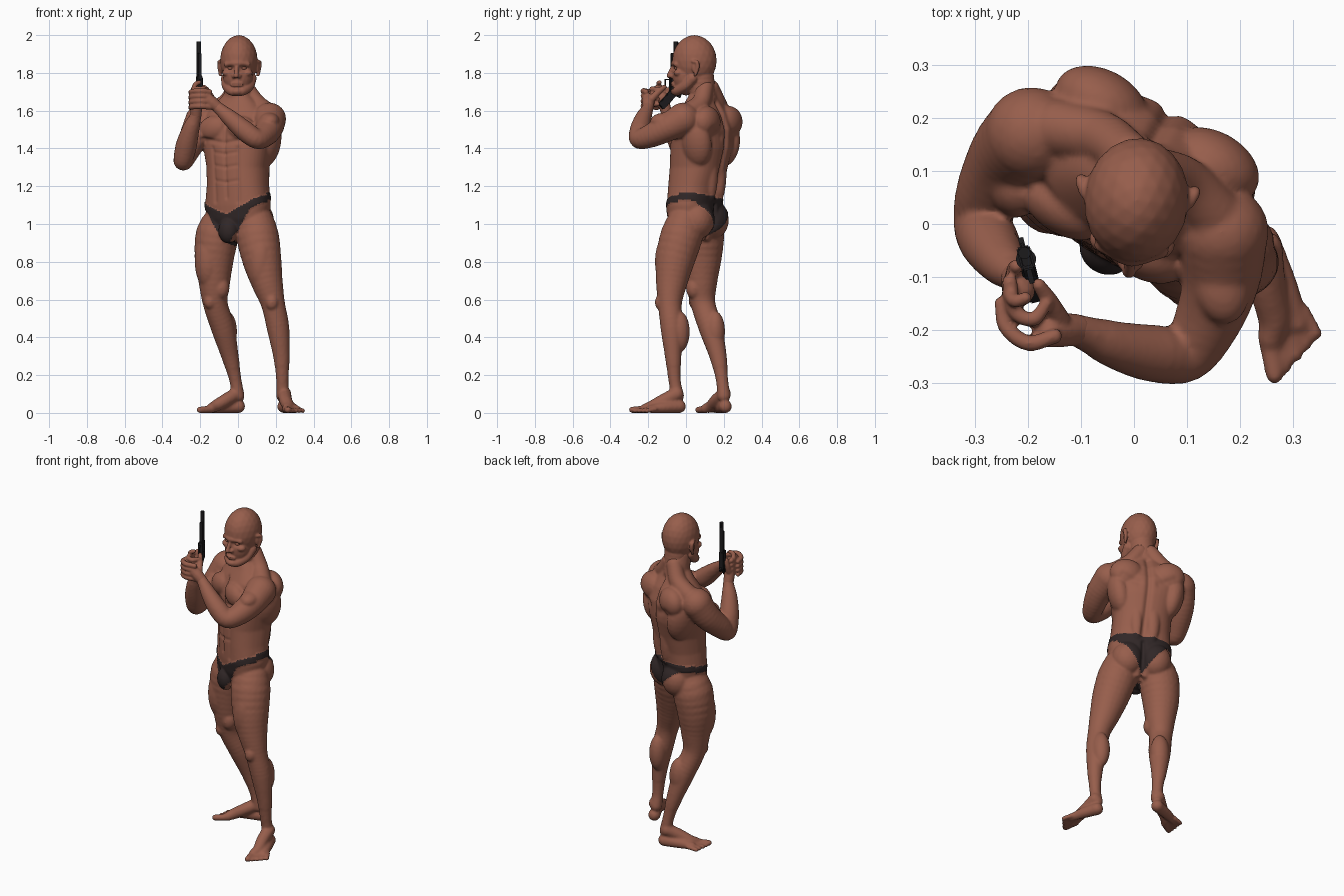
import bpy, bmesh, math
from mathutils import Vector, Matrix


def material(name, rgb):
    m = bpy.data.materials.new(name)
    m.diffuse_color = (*rgb, 1)
    return m


SKIN = material("brown skin", (0.31, 0.112, 0.072))
CLOTH = material("dark cloth", (0.03, 0.02, 0.02))
METAL = material("black metal", (0.012, 0.011, 0.012))

# Torso frame: u to the figure's left, v forward, turned towards -x
YAW = math.radians(-29)
CU, SU = math.cos(YAW), math.sin(YAW)


def mid_y(z):
    return 0.045 + 0.045 * min(1, max(0, (z - 1.15) / 0.3))


def P(u, v, z):
    return Vector((u * CU + v * SU, mid_y(z) + u * SU - v * CU, z))


def local(co):
    x, y = co[0], co[1] - mid_y(co[2])
    return x * CU + y * SU, x * SU - y * CU


# ---- clay helpers: a lump is a pair (verts, faces) ------------------------
def unit_sphere(level):
    b = bmesh.new()
    bmesh.ops.create_icosphere(b, subdivisions=level, radius=1)
    b.verts.index_update()
    out = [v.co.copy() for v in b.verts], [[v.index for v in f.verts] for f in b.faces]
    b.free()
    return out


COARSE, FINE = unit_sphere(2), unit_sphere(3)


def ball(clay, c, r, yaw=0.0, roll=0.0):
    r = (r, r, r) if isinstance(r, (int, float)) else r
    mat = (Matrix.Translation(c) @ Matrix.Rotation(yaw, 4, 'Z') @ Matrix.Rotation(roll, 4, 'Y')
           @ Matrix.Diagonal((*r, 1)))
    verts, faces = FINE if max(r) > 0.04 else COARSE
    base = len(clay[0])
    clay[0].extend([mat @ v for v in verts])
    clay[1].extend([[i + base for i in f] for f in faces])


def limb(clay, pts):
    """Smooth chain of balls through (x, y, z, radius) points."""
    pts = [Vector(p) for p in pts]
    ext = [2 * pts[0] - pts[1]] + pts + [2 * pts[-1] - pts[-2]]
    for i in range(1, len(ext) - 2):
        a, b, c, d = ext[i - 1:i + 3]
        n = max(2, math.ceil((c - b).xyz.length / (0.4 * min(b.w, c.w))))
        for k in range(n + (i == len(ext) - 3)):
            t = k / n
            q = 0.5 * (2 * b + (c - a) * t + (2 * a - 5 * b + 4 * c - d) * t * t
                       + (3 * b - a - 3 * c + d) * t ** 3)
            ball(clay, q.xyz, q.w)


def loft(clay, rings, n=40, power=0.85):
    base = len(clay[0])
    for z, a, b in rings:
        for k in range(n):
            t = 2 * math.pi * k / n
            c, s = math.cos(t), math.sin(t)
            # v points forward, so run backwards to keep normals outward
            clay[0].append(P(a * math.copysign(abs(c) ** power, c),
                             -b * math.copysign(abs(s) ** power, s), z))
    for j in range(len(rings) - 1):
        for k in range(n):
            p, q = base + j * n + k, base + j * n + (k + 1) % n
            clay[1].append([p, q, q + n, p + n])
    clay[1].append([base + k for k in reversed(range(n))])
    clay[1].append([base + (len(rings) - 1) * n + k for k in range(n)])


def fuse(name, clay, voxel, smooth):
    """Melt the overlapping lumps into one smooth skin."""
    me = bpy.data.meshes.new(name)
    me.from_pydata(clay[0], [], clay[1])
    ob = bpy.data.objects.new(name, me)
    bpy.context.collection.objects.link(ob)
    rm = ob.modifiers.new("fuse", 'REMESH')
    rm.mode, rm.voxel_size = 'VOXEL', voxel
    sm = ob.modifiers.new("smooth", 'SMOOTH')
    sm.factor, sm.iterations = 0.5, smooth
    dg = bpy.context.evaluated_depsgraph_get()
    new = bpy.data.meshes.new_from_object(ob.evaluated_get(dg))
    ob.modifiers.clear()
    ob.data = new
    new.materials.clear()
    new.materials.append(SKIN)
    new.polygons.foreach_set("use_smooth", [True] * len(new.polygons))
    return ob


def sculpt(ob, rule):
    """Move every vertex by rule(position, normal)."""
    me = ob.data
    flat, nor = [0.0] * (3 * len(me.vertices)), [0.0] * (3 * len(me.vertices))
    me.vertices.foreach_get("co", flat)
    me.vertices.foreach_get("normal", nor)
    for i in range(0, len(flat), 3):
        flat[i:i + 3] = rule(flat[i:i + 3], nor[i:i + 3])
    me.vertices.foreach_set("co", flat)
    me.update()


def seg_dist(px, py, a, b):
    dx, dy = b[0] - a[0], b[1] - a[1]
    t = min(1, max(0, ((px - a[0]) * dx + (py - a[1]) * dy) / (dx * dx + dy * dy + 1e-9)))
    return math.hypot(px - a[0] - t * dx, py - a[1] - t * dy)


# ---- torso --------------------------------------------------------------
bm = ([], [])
loft(bm, [(0.91, 0.09, 0.07), (0.96, 0.14, 0.1), (1.03, 0.172, 0.12), (1.1, 0.18, 0.125),
          (1.2, 0.168, 0.13), (1.3, 0.166, 0.14), (1.4, 0.185, 0.148), (1.5, 0.2, 0.145),
          (1.58, 0.18, 0.12), (1.64, 0.12, 0.085), (1.69, 0.07, 0.065)])
for s in (-1, 1):
    ball(bm, P(s * 0.085, 0.115, 1.505), (0.088, 0.052, 0.068), YAW, s * 0.25)    # pectoral
    ball(bm, P(s * 0.155, -0.05, 1.43), (0.062, 0.085, 0.13), YAW, s * 0.2)       # lat
    ball(bm, P(s * 0.12, -0.09, 1.54), (0.095, 0.065, 0.085), YAW)                # shoulder blade
    ball(bm, P(s * 0.045, -0.1, 1.28), (0.045, 0.04, 0.17), YAW)                  # lower back
    ball(bm, P(s * 0.08, -0.065, 1.02), (0.09, 0.085, 0.1), YAW)                  # buttock
    limb(bm, [(*P(s * 0.03, -0.03, 1.72), 0.045), (*P(s * 0.09, -0.035, 1.64), 0.05),
              (*P(s * 0.17, -0.01, 1.59), 0.055)])                                # trapezius
ball(bm, P(0, 0.105, 0.965), (0.05, 0.045, 0.065), YAW)
limb(bm, [(0, 0.1, 1.6, 0.08), (0, 0.085, 1.7, 0.074), (0, 0.07, 1.76, 0.07)])    # neck

# arms
limb(bm, [(0.167, -0.015, 1.555, 0.088), (0.165, -0.1, 1.51, 0.075), (0.14, -0.18, 1.47, 0.064),
          (0.1, -0.245, 1.45, 0.053), (0.04, -0.245, 1.49, 0.055), (-0.03, -0.23, 1.55, 0.046),
          (-0.11, -0.2, 1.62, 0.031), (-0.14, -0.195, 1.645, 0.03)])
ball(bm, (0.165, -0.11, 1.545), (0.055, 0.08, 0.045), 0.15)
limb(bm, [(-0.194, 0.171, 1.545, 0.088), (-0.235, 0.13, 1.46, 0.077), (-0.272, 0.06, 1.38, 0.065),
          (-0.29, 0.005, 1.335, 0.052), (-0.275, -0.03, 1.41, 0.057), (-0.25, -0.07, 1.5, 0.046),
          (-0.222, -0.1, 1.58, 0.031), (-0.215, -0.12, 1.64, 0.03)])
ball(bm, (-0.225, 0.07, 1.45), (0.05, 0.06, 0.07), 0.4)

# legs
limb(bm, [(0.095, -0.005, 1.0, 0.1), (0.105, -0.025, 0.93, 0.113), (0.125, -0.055, 0.82, 0.105),
          (0.152, -0.075, 0.7, 0.085), (0.185, -0.085, 0.58, 0.064), (0.212, -0.075, 0.45, 0.06),
          (0.23, -0.068, 0.3, 0.044), (0.235, -0.06, 0.17, 0.034), (0.237, -0.045, 0.09, 0.036)])
for c, r in (((0.12, -0.085, 0.8), (0.075, 0.08, 0.16)), ((0.13, -0.085, 0.665), (0.045, 0.05, 0.06)),
             ((0.18, -0.135, 0.585), (0.034, 0.03, 0.042)), ((0.215, -0.035, 0.43), (0.05, 0.055, 0.11)),
             ((-0.155, 0.06, 0.81), (0.075, 0.08, 0.16)), ((-0.09, 0.045, 0.66), (0.045, 0.045, 0.06)),
             ((-0.147, 0.048, 0.59), (0.034, 0.034, 0.042)), ((-0.06, 0.155, 0.43), (0.055, 0.052, 0.11))):
    ball(bm, c, r)                                       # thigh, knee and calf muscles
limb(bm, [(-0.09, 0.09, 1.0, 0.1), (-0.11, 0.088, 0.94, 0.115), (-0.125, 0.085, 0.83, 0.106),
          (-0.125, 0.082, 0.7, 0.085), (-0.12, 0.09, 0.58, 0.066), (-0.08, 0.13, 0.45, 0.063),
          (-0.042, 0.17, 0.3, 0.046), (-0.015, 0.19, 0.18, 0.034), (0, 0.2, 0.09, 0.036)])


def foot(heel, angle, side):
    f = Vector((math.cos(angle), math.sin(angle)))
    m = Vector((-f.y, f.x)) * side                       # towards the big toe

    def at(a, s, z, r):
        q = Vector(heel) + f * a + m * s
        return (q.x, q.y, z, r)
    limb(bm, [at(0.036, 0, 0.034, 0.036), at(0.13, -0.02, 0.028, 0.03), at(0.2, -0.032, 0.02, 0.021)])
    limb(bm, [at(0.05, 0, 0.1, 0.038), at(0.12, 0.008, 0.066, 0.036), at(0.18, 0.008, 0.036, 0.032),
              at(0.215, 0.022, 0.024, 0.026)])
    limb(bm, [at(0.21, 0.026, 0.02, 0.021), at(0.285, 0.03, 0.016, 0.018)])
    for i in range(1, 5):
        limb(bm, [at(0.21 - 0.008 * i, 0.024 - 0.018 * i, 0.02, 0.014),
                  at(0.29 - 0.016 * i, 0.028 - 0.023 * i, 0.011, 0.0125)])


foot((0.235, 0.0), math.atan2(-0.977, 0.21), -1)
foot((0.035, 0.225), math.atan2(-0.47, -0.88), 1)
body = fuse("body", bm, 0.0075, 4)

# muscle grooves: side (+1 front, -1 back), start (u, z), end (u, z), radius, depth
grooves = [(-1, (0, 1.64), (0, 1.15), 0.016, 0.014), (-1, (0, 1.1), (0, 0.9), 0.012, 0.016),
           (1, (0, 1.58), (0, 1.43), 0.012, 0.01), (1, (0, 1.43), (0, 1.14), 0.009, 0.006)]
for s in (-1, 1):
    grooves += [(1, (s * 0.02, 1.432), (s * 0.13, 1.45), 0.011, 0.007),
                (1, (s * 0.075, 1.4), (s * 0.07, 1.12), 0.012, 0.006),
                (-1, (s * 0.06, 1.46), (s * 0.15, 1.5), 0.02, 0.006)]
    grooves += [(1, (0, z), (s * 0.065, z + 0.01), 0.008, 0.004) for z in (1.37, 1.3, 1.22)]


def is_brief(co):
    if not 0.84 < co[2] < 1.22:
        return False
    u, v = local(co)
    z, w = co[2] - 0.1 * u, abs(u)
    if v > 0:
        top, low = 1.055 + 0.085 * min(1, w / 0.18) ** 1.2, 0.87 + 0.235 * w / 0.15
    else:
        top, low = 1.14 + 0.01 * w / 0.18, 0.93 + 0.17 * w / 0.14
    return w < 0.22 and min(low, top - 0.04) < z < top


def body_rule(co, n):
    if co[2] < 0.02:
        return co[0], co[1], max(0, co[2])               # flat soles
    if 0.87 < co[2] < 1.68:
        u, w = local(co)
        if abs(w) < 0.21 and abs(u) < 0.2:
            d = (0.004 if is_brief(co) else 0) - sum(
                g[4] * math.exp(-(seg_dist(u, co[2], g[1], g[2]) / g[3]) ** 2)
                for g in grooves if g[0] * w > 0.03)
            return [a + b * d for a, b in zip(co, n)]
    return co


sculpt(body, body_rule)

# swim briefs are a coloured region of the skin
body.data.materials.append(CLOTH)
body.data.polygons.foreach_set("material_index", [int(is_brief(p.center)) for p in body.data.polygons])

# ---- head (built facing -y, then turned a little) -------------------------
bm = ([], [])
ball(bm, (0, 0.045, 1.865), (0.099, 0.118, 0.135))
ball(bm, (0, 0.0, 1.79), (0.08, 0.072, 0.11))
limb(bm, [(0, 0.09, 1.68, 0.07), (0, 0.075, 1.8, 0.072)])
limb(bm, [(-0.055, -0.045, 1.845, 0.016), (0, -0.064, 1.85, 0.017), (0.055, -0.045, 1.845, 0.016)])
limb(bm, [(0, -0.068, 1.835, 0.011), (0, -0.085, 1.8, 0.012), (0, -0.09, 1.785, 0.014)])
limb(bm, [(-0.024, -0.062, 1.738, 0.011), (0, -0.071, 1.74, 0.013), (0.024, -0.062, 1.738, 0.011)])
ball(bm, (0, -0.058, 1.702), (0.03, 0.024, 0.022))
for s in (-1, 1):
    ball(bm, (s * 0.015, -0.075, 1.782), 0.011)
    ball(bm, (s * 0.052, -0.035, 1.8), (0.03, 0.026, 0.02))
    limb(bm, [(s * 0.066, 0.04, 1.77, 0.03), (s * 0.058, 0.0, 1.73, 0.028),
              (s * 0.03, -0.042, 1.705, 0.026), (0, -0.052, 1.702, 0.025)])
    limb(bm, [(s * 0.101, 0.06, 1.79, 0.009), (s * 0.106, 0.072, 1.825, 0.011),
              (s * 0.108, 0.07, 1.855, 0.011), (s * 0.101, 0.048, 1.86, 0.009)])
    ball(bm, (s * 0.098, 0.06, 1.83), (0.01, 0.02, 0.035))
head = fuse("head", bm, 0.005, 3)
dents = [((s * 0.034, 1.824), (s * 0.04, 1.824), 0.014, 0.012) for s in (-1, 1)]
dents += [((-0.026, 1.738), (0.026, 1.738), 0.004, 0.005), ((-0.02, 1.72), (0.02, 1.72), 0.008, 0.004)]
sculpt(head, lambda co, n: co if co[1] > -0.02 else (co[0], co[1] + sum(
    h * math.exp(-(seg_dist(co[0], co[2], a, b) / r) ** 2) for a, b, r, h in dents), co[2]))
bm = ([], [])
for s in (-1, 1):
    ball(bm, (s * 0.036, -0.047, 1.825), (0.015, 0.013, 0.009))
eyes = fuse("eyes", bm, 0.003, 1)
for ob in (head, eyes):
    ob.data.transform(Matrix.Rotation(math.radians(-6), 4, 'Z'))

# ---- hands clasped on the grip --------------------------------------------
bm = ([], [])
limb(bm, [(-0.222, -0.1, 1.58, 0.031), (-0.22, -0.115, 1.63, 0.032), (-0.218, -0.125, 1.67, 0.032)])
limb(bm, [(-0.11, -0.2, 1.62, 0.031), (-0.14, -0.2, 1.645, 0.034), (-0.16, -0.2, 1.66, 0.034)])
for i in range(4):
    z = 1.705 - 0.027 * i
    limb(bm, [(-0.15, -0.212, z - 0.005, 0.015), (-0.2, -0.225, z, 0.0155),
              (-0.242, -0.195, z - 0.004, 0.0145), (-0.252, -0.15, z - 0.008, 0.0125)])
    limb(bm, [(-0.235, -0.11, z + 0.01, 0.015), (-0.225, -0.165, z + 0.01, 0.015),
              (-0.19, -0.18, z + 0.01, 0.014), (-0.165, -0.15, z + 0.01, 0.012)])
limb(bm, [(-0.14, -0.18, 1.665, 0.02), (-0.16, -0.145, 1.7, 0.017), (-0.18, -0.115, 1.725, 0.013)])
limb(bm, [(-0.225, -0.1, 1.65, 0.02), (-0.225, -0.085, 1.69, 0.016), (-0.222, -0.08, 1.725, 0.013)])
limb(bm, [(-0.235, -0.13, 1.71, 0.015), (-0.225, -0.145, 1.74, 0.0135), (-0.205, -0.14, 1.75, 0.012)])
fuse("hands", bm, 0.005, 2)

# ---- pistol held muzzle up: local y points from barrel towards the grip ----
GUN = Matrix.Translation((-0.207, -0.055, 0)) @ Matrix.Rotation(math.atan2(-0.97, 0.25) - math.pi / 2, 4, 'Z')


def gun_part(name, y, z, size, tilt=0.0, round_part=False):
    b = bmesh.new()
    mat = GUN @ Matrix.Translation((0, y, z)) @ Matrix.Rotation(tilt, 4, 'X') @ Matrix.Diagonal((*size, 1))
    if round_part:
        bmesh.ops.create_cone(b, cap_ends=True, segments=20, radius1=0.5, radius2=0.5, depth=1, matrix=mat)
    else:
        bmesh.ops.create_cube(b, size=1, matrix=mat)
        bmesh.ops.bevel(b, geom=b.edges[:], offset=0.12 * min(size), segments=2, affect='EDGES')
    me = bpy.data.meshes.new(name)
    b.to_mesh(me)
    b.free()
    me.materials.append(METAL)
    bpy.context.collection.objects.link(bpy.data.objects.new(name, me))


gun_part("gun_barrel", 0, 1.865, (0.023, 0.023, 0.2), round_part=True)
gun_part("gun_barrel_lug", 0.014, 1.84, (0.017, 0.022, 0.13))
gun_part("gun_front_sight", -0.014, 1.95, (0.006, 0.012, 0.022))
gun_part("gun_frame", 0.01, 1.73, (0.026, 0.046, 0.11))
gun_part("gun_cylinder", 0.012, 1.75, (0.038, 0.038, 0.048), round_part=True)
gun_part("gun_hammer", -0.014, 1.68, (0.01, 0.03, 0.016), 0.5)
gun_part("gun_trigger_guard_front", 0.042, 1.765, (0.01, 0.03, 0.006))
gun_part("gun_trigger_guard_side", 0.056, 1.742, (0.01, 0.006, 0.05))
gun_part("gun_grip", 0.045, 1.66, (0.028, 0.042, 0.11), 0.75)
